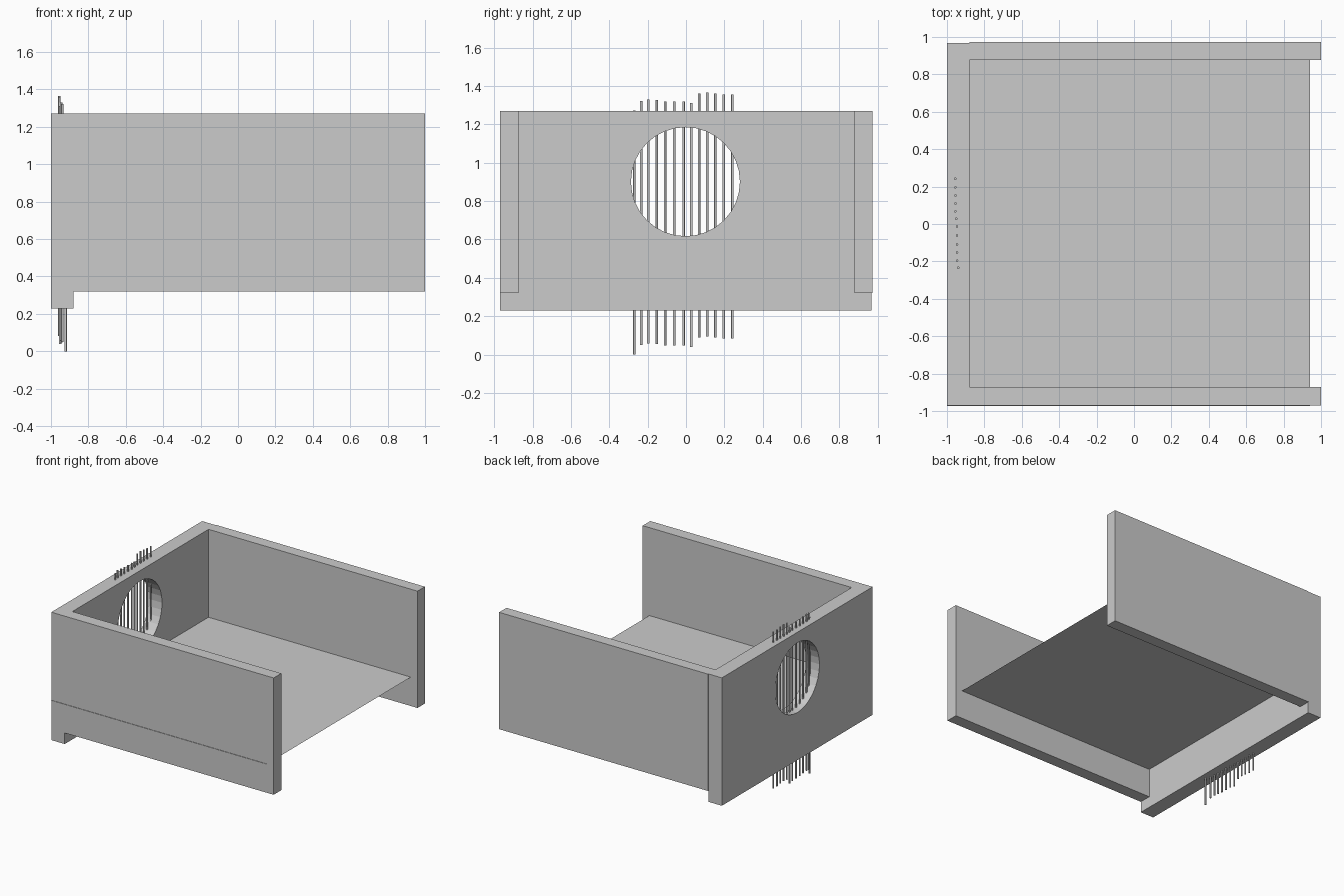
import bpy
import math

if "Cube" in bpy.data.objects:
    bpy.data.objects.remove(bpy.data.objects["Cube"])


def box(name, x0, x1, y0, y1, z0, z1):
    bpy.ops.mesh.primitive_cube_add(size=1, location=((x0 + x1) / 2, (y0 + y1) / 2, (z0 + z1) / 2))
    ob = bpy.context.object
    ob.name = name
    ob.scale = (x1 - x0, y1 - y0, z1 - z0)
    bpy.ops.object.transform_apply(location=False, rotation=False, scale=True)
    return ob


# Side walls
box("side_wall_front", -0.88, 1.0, -0.97, -0.872, 0.32, 1.27)
box("side_wall_rear", -0.88, 1.0, 0.878, 0.973, 0.32, 1.27)

# End wall with a round window
end_wall = box("end_wall", -1.0, -0.88, -0.97, 0.968, 0.23, 1.27)
bpy.ops.mesh.primitive_cylinder_add(vertices=32, radius=0.284, depth=0.4,
                                    location=(-0.94, -0.003, 0.901),
                                    rotation=(0, math.pi / 2, 0))
cutter = bpy.context.object
cutter.name = "window_cutter"
cut = end_wall.modifiers.new("window", 'BOOLEAN')
cut.operation = 'DIFFERENCE'
cut.solver = 'EXACT'
cut.object = cutter
bpy.context.view_layer.objects.active = end_wall
bpy.ops.object.modifier_apply(modifier=cut.name)
bpy.data.objects.remove(cutter, do_unlink=True)

# Thin floor sheet, its front edge just showing through the side wall
bpy.ops.mesh.primitive_plane_add(size=1, location=(-0.03, -0.004, 0.555))
floor = bpy.context.object
floor.name = "floor"
floor.scale = (1.94, 1.94, 1)
bpy.ops.object.transform_apply(location=False, rotation=False, scale=True)

# Window bars: (x, y, bottom z)
bars = [(-0.922, -0.27, 0.0), (-0.94, -0.234, 0.05), (-0.946, -0.196, 0.058),
        (-0.946, -0.153, 0.054), (-0.946, -0.109, 0.048), (-0.946, -0.062, 0.046),
        (-0.946, -0.013, 0.046), (-0.95, 0.028, 0.04), (-0.955, 0.068, 0.088),
        (-0.955, 0.11, 0.093), (-0.955, 0.152, 0.09), (-0.955, 0.196, 0.083),
        (-0.955, 0.242, 0.083)]
length = 1.272
for x, y, z in bars:
    bpy.ops.mesh.primitive_cylinder_add(vertices=16, radius=0.0065, depth=length,
                                        location=(x, y, z + length / 2))
    bpy.context.object.name = "window_bar"
